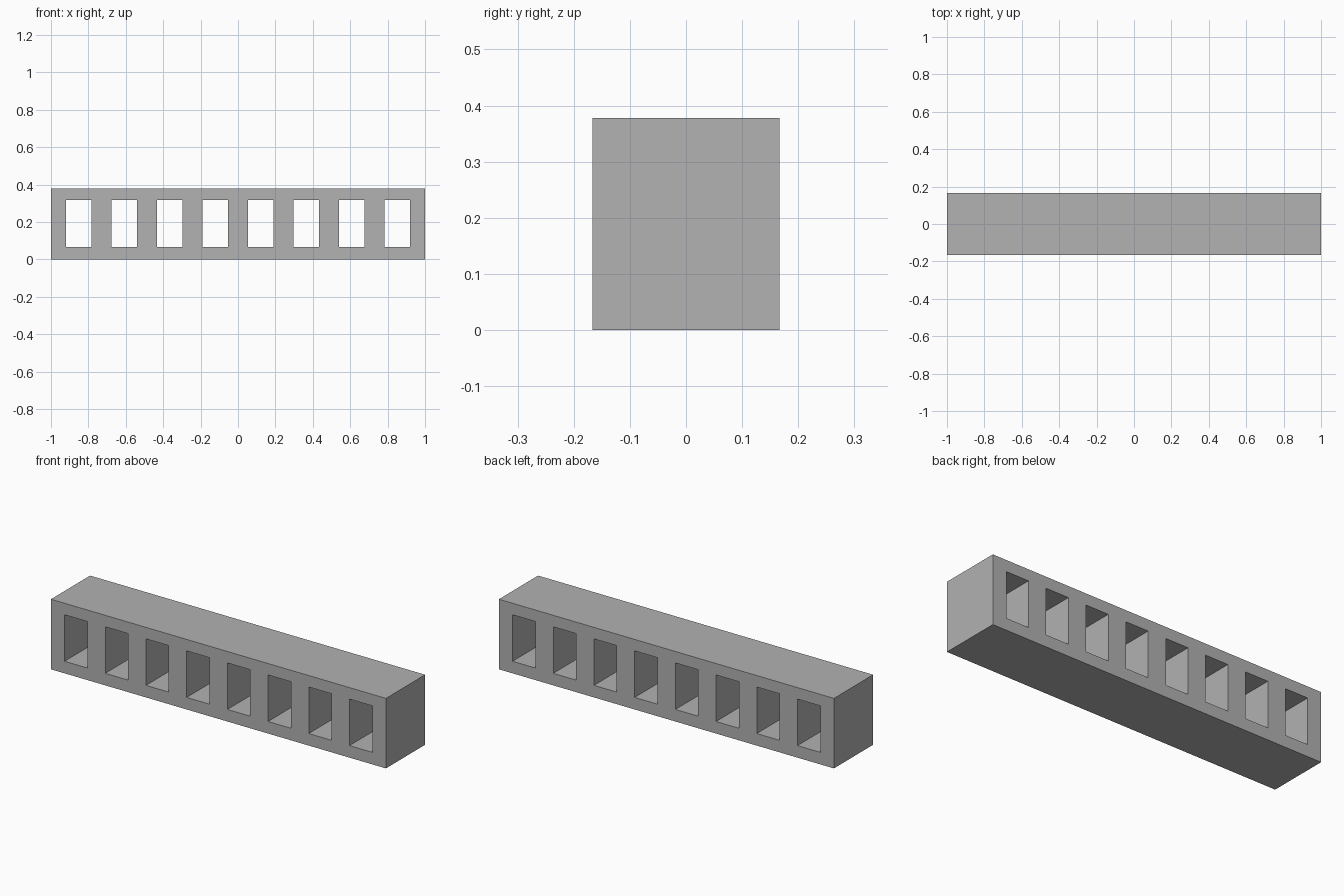
import bpy
import bmesh

cube = bpy.data.objects.get("Cube")
if cube:
    bpy.data.objects.remove(cube, do_unlink=True)

# Overall size and openings
HALF_DEPTH = 0.167
HEIGHT = 0.378
COUNT = 8
OPENING_WIDTH = 0.136
PITCH = 0.243
SILL, LINTEL = 0.065, 0.316

# Single grey material
grey = bpy.data.materials.new("plain grey")
grey.use_nodes = True
colour = (0.445, 0.445, 0.445, 1)
grey.diffuse_color = colour
grey.node_tree.nodes["Principled BSDF"].inputs["Base Color"].default_value = colour

# Front face laid out as cells, leaving out every opening
xs = [-1]
for i in range(COUNT):
    centre = (i - (COUNT - 1) / 2) * PITCH
    xs += [centre - OPENING_WIDTH / 2, centre + OPENING_WIDTH / 2]
xs.append(1)
zs = [0, SILL, LINTEL, HEIGHT]

bm = bmesh.new()
grid = [[bm.verts.new((x, -HALF_DEPTH, z)) for z in zs] for x in xs]
for i in range(len(xs) - 1):
    for j in range(len(zs) - 1):
        if i % 2 == 1 and j == 1:
            continue
        bm.faces.new((grid[i][j], grid[i + 1][j], grid[i + 1][j + 1], grid[i][j + 1]))

# Push the pierced face back into a solid beam with through openings
front = bm.faces[:]
result = bmesh.ops.extrude_face_region(bm, geom=front, use_keep_orig=True)
back = [v for v in result["geom"] if isinstance(v, bmesh.types.BMVert)]
bmesh.ops.translate(bm, verts=back, vec=(0, 2 * HALF_DEPTH, 0))
bmesh.ops.recalc_face_normals(bm, faces=bm.faces[:])

mesh = bpy.data.meshes.new("pierced_beam")
bm.to_mesh(mesh)
bm.free()
mesh.materials.append(grey)
beam = bpy.data.objects.new("pierced_beam", mesh)
bpy.context.collection.objects.link(beam)
